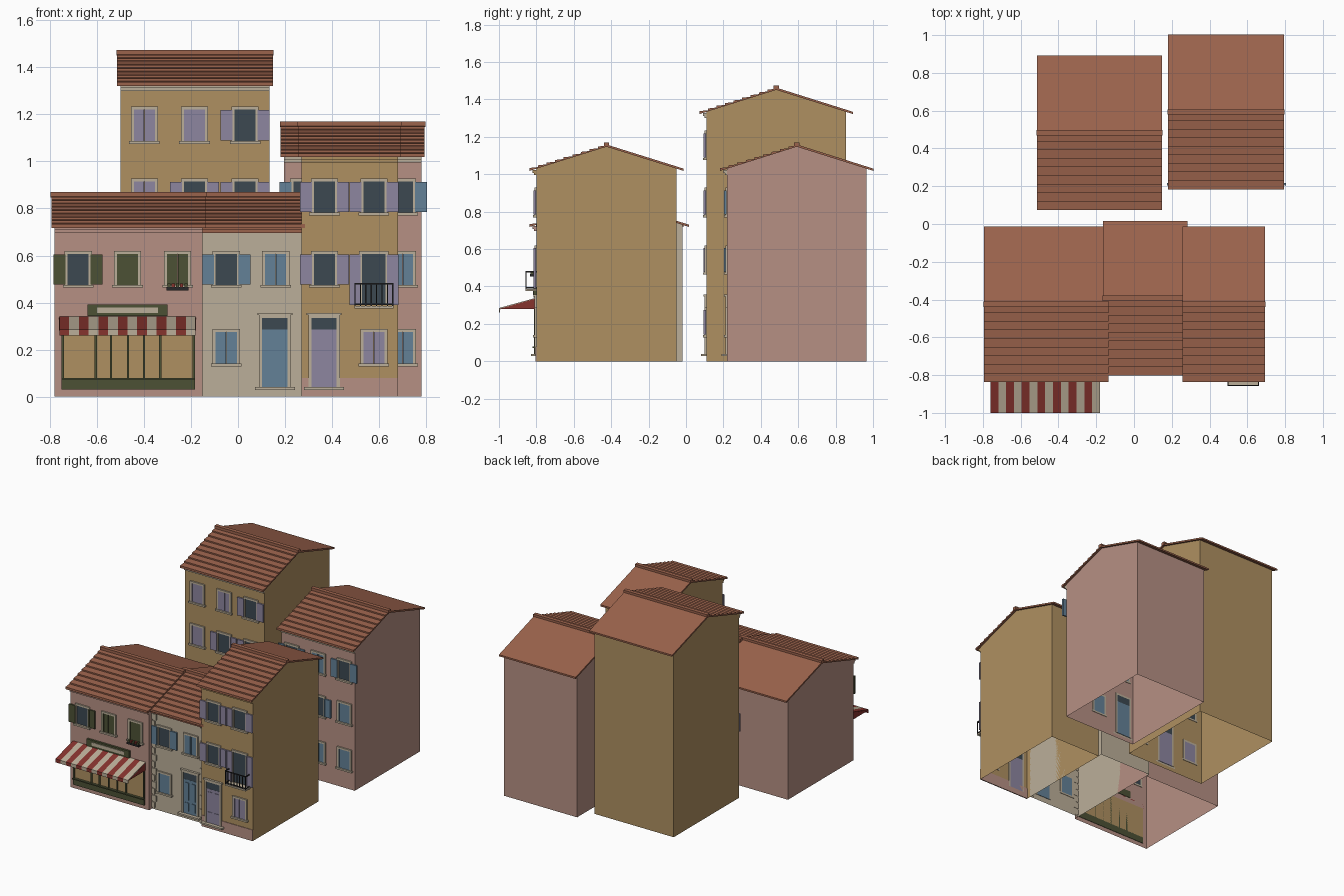
import bpy, bmesh

if "Cube" in bpy.data.objects:
    bpy.data.objects.remove(bpy.data.objects["Cube"])

# Flat colours (linear)
COLOURS = {
    "pink plaster": (.47, .28, .23), "ochre plaster": (.43, .28, .12),
    "cream stone": (.50, .43, .32), "roof tile": (.33, .125, .073),
    "blue paint": (.127, .22, .31), "lavender paint": (.27, .24, .35),
    "dark glass": (.045, .065, .083), "green paint": (.073, .083, .036),
    "red cloth": (.24, .033, .027), "black iron": (.02, .02, .022)}
MATS = {}
for n, c in COLOURS.items():
    MATS[n] = bpy.data.materials.new(n)
    MATS[n].diffuse_color = (*c, 1)
PINK, OCHRE, CREAM, TILE, BLUE, LAV, GLASS, GREEN, RED, IRON = COLOURS

parts = {}  # (part name, colour) -> bmesh


def part(name, mat):
    return parts.setdefault((name, mat), bmesh.new())


def prism(name, mat, profile, x0, x1, skip=()):
    """Extrude a (y, z) profile along x; skip lists side faces left open."""
    bm = part(name, mat)
    a = [bm.verts.new((x0, y, z)) for y, z in profile]
    b = [bm.verts.new((x1, y, z)) for y, z in profile]
    n = len(profile)
    bm.faces.new(a)
    bm.faces.new(b[::-1])
    for i in range(n):
        if i not in skip:
            j = (i + 1) % n
            bm.faces.new((a[j], a[i], b[i], b[j]))


def box(name, mat, x0, x1, y0, y1, z0, z1):
    prism(name, mat, [(y0, z0), (y0, z1), (y1, z1), (y1, z0)], x0, x1)


def roof(b, x0, x1, yf, yb, eave, ridge):
    """Gabled roof: stepped tile courses in front, plain slope behind."""
    ym, rows, t = (yf + yb) / 2, 9, .012
    prof = [(yf, eave)]
    for i in range(rows):
        for k, lift in ((i, t * 1.3), (i + 1, t * .5)):
            f = k / rows
            prof.append((yf + (ym - yf) * f, eave + (ridge - eave) * f + lift))
    prof += [(ym, ridge + t), (yb, eave + t), (yb, eave), (ym, ridge)]
    prism(b + " roof", TILE, prof, x0, x1)
    box(b + " ridge cap", TILE, x0 - .003, x1 + .003, ym - .014, ym + .014,
        ridge, ridge + .024)


def house(b, wall, x0, x1, yf, yb, eave, cornice):
    ym, ridge = (yf + yb) / 2, eave + .117
    prism(b + " walls", wall, [(yf, 0), (yf, eave), (ym, ridge), (yb, eave), (yb, 0)],
          x0, x1, skip=(1, 2, 4))
    roof(b, x0 - .014, x1 + .014, yf - .037, yb + .037, eave - .012, ridge)
    box(b + " cornice", cornice, x0, x1, yf - .012, yf, eave - .034, eave - .022)
    box(b + " eave band", cornice, x0, x1, yf - .02, yf, eave - .022, eave - .006)


def surround(b, x, y, z0, z1, w, sill=True):
    h, f = w / 2, .013
    for s in (-1, 1):
        xa, xb = sorted((x + s * h, x + s * (h + f)))
        box(b + " window frames", CREAM, xa, xb, y - .01, y + .003, z0, z1)
    box(b + " window frames", CREAM, x - h - f, x + h + f, y - .01, y + .003, z1, z1 + f)
    if sill:
        box(b + " sills", CREAM, x - h - .02, x + h + .02, y - .018, y + .003, z0 - .012, z0)


def leaf(b, paint, x0, x1, y, z0, z1):
    """One shutter leaf with a raised border."""
    box(b + " shutters", paint, x0, x1, y - .007, y + .003, z0, z1)
    for u, v in ((x0, x0 + .007), (x1 - .007, x1)):
        box(b + " shutters", paint, u, v, y - .010, y - .007, z0, z1)


def window(b, x, y, z0, z1, paint, is_open):
    w = .09
    surround(b, x, y, z0, z1, w)
    if is_open:
        box(b + " panes", GLASS, x - w / 2, x + w / 2, y - .004, y + .003, z0, z1)
        for s in (-1, 1):
            xa, xb = sorted((x + s * .053, x + s * .104))
            leaf(b, paint, xa, xb, y - .006, z0 + .002, z1 - .002)
    else:
        leaf(b, paint, x - w / 2, x - .001, y, z0, z1)
        leaf(b, paint, x + .001, x + w / 2, y, z0, z1)


def door(b, x, y, paint):
    w = .108
    surround(b, x, y, .04, .335, w, False)
    box(b + " transom", GLASS, x - w / 2, x + w / 2, y - .004, y + .003, .285, .335)
    box(b + " door", paint, x - w / 2, x + w / 2, y - .005, y + .003, .04, .285)
    for s in (-1, 1):
        for z0, z1 in ((.06, .12), (.14, .265)):
            box(b + " door", paint, x + s * .026 - .017, x + s * .026 + .017,
                y - .009, y - .005, z0, z1)
    box(b + " doorstep", CREAM, x - .085, x + .085, y - .03, y, .028, .04)
    box(b + " door lintel", CREAM, x - .075, x + .075, y - .016, y, .346, .356)


FLOORS = [(.14, .275), (.475, .607), (.782, .915), (1.087, 1.22)]


def windows(b, y, paint, xs, plan):
    """plan: one string per floor; o = open, c = closed, - = none."""
    for (z0, z1), row in zip(FLOORS, plan):
        for x, kind in zip(xs, row):
            if kind != "-":
                window(b, x, y, z0, z1, paint, kind == "o")


# Five houses
house("shop house", PINK, -.78, -.15, -.80, -.05, .73, PINK)
windows("shop house", -.80, GREEN, (-.68, -.47, -.257), ("---", "occ"))
house("middle house", CREAM, -.15, .27, -.765, -.02, .73, TILE)
windows("middle house", -.765, BLUE, (-.05, .16), ("c-", "oc"))
door("middle house", .157, -.765, BLUE)
house("balcony house", OCHRE, .27, .68, -.80, -.05, 1.03, OCHRE)
windows("balcony house", -.80, LAV, (.368, .578), ("-c", "o-", "oo"))
door("balcony house", .366, -.80, LAV)
house("tall rear house", OCHRE, -.50, .135, .11, .855, 1.334, CREAM)
windows("tall rear house", .11, LAV, (-.398, -.185, .03), ("c-o", "occ", "coo", "cco"))
door("tall rear house", -.185, .11, LAV)
house("pink rear house", PINK, .195, .78, .22, .965, 1.03, CREAM)
windows("pink rear house", .22, BLUE, (.28, .49, .70), ("-cc", "coc", "oco"))
door("pink rear house", .28, .22, BLUE)

# Plinth and corner stones
box("balcony house plinth", PINK, .27, .68, -.804, -.797, 0, .08)
for i in range(14):
    w = .036 if i % 2 else .024
    z = .012 + i * .049
    box("corner stones", CREAM, -.15, -.15 + w, -.771, -.763, z, z + .04)
    box("corner stones", CREAM, .27 - w, .27, -.771, -.763, z, z + .04)

# Balcony with french window
surround("balcony", .578, -.80, .39, .607, .10, False)
box("balcony panes", GLASS, .528, .628, -.804, -.797, .39, .607)
for s in (-1, 1):
    xa, xb = sorted((.578 + s * .056, .578 + s * .104))
    leaf("balcony", LAV, xa, xb, -.806, .39, .605)
box("balcony slab", CREAM, .495, .662, -.858, -.80, .375, .386)
for z in (.39, .476):
    box("balcony railing", IRON, .495, .662, -.858, -.852, z, z + .006)
    for x in (.495, .656):
        box("balcony railing", IRON, x, x + .006, -.858, -.80, z, z + .006)
for i in range(8):
    x = .495 + i * .023
    box("balcony railing", IRON, x, x + .005, -.858, -.853, .386, .48)

# Flower box under the right shop house window
box("flower box", IRON, -.305, -.21, -.835, -.81, .452, .466)
for i in range(5):
    x = -.30 + i * .018
    box("flowers", RED if i % 2 else GREEN, x, x + .013, -.832, -.814, .464, .48)

# Shop front: display pane, stall riser and mullions
box("shop pane", OCHRE, -.748, -.185, -.804, -.797, .075, .30)
box("shop stall riser", GREEN, -.75, -.183, -.812, -.797, .03, .078)
box("shop sill", GREEN, -.75, -.183, -.822, -.797, .072, .08)
for x in (-.745, -.605, -.54, -.468, -.40, -.33, -.188):
    box("shop mullions", GREEN, x - .005, x + .005, -.812, -.797, .075, .30)
box("shop head rail", GREEN, -.75, -.183, -.812, -.797, .29, .30)

# Sign board, blank
box("sign board", GREEN, -.64, -.30, -.815, -.797, .342, .392)
box("sign panel", CREAM, -.60, -.34, -.819, -.814, .355, .379)

# Striped awning with valance and side cheeks
N, AX0, AX1 = 14, -.76, -.18
for i in range(N):
    x = AX0 + (AX1 - AX0) * i / N
    prism("awning", CREAM if i % 2 else RED,
          [(-.80, .34), (-.80, .333), (-.995, .277), (-.995, .26), (-1.0, .26), (-1.0, .285)],
          x, x + (AX1 - AX0) / N)
for x in (AX0 - .001, AX1 - .003):
    prism("awning cheeks", RED, [(-.80, .336), (-.80, .28), (-.998, .28)], x, x + .004)

# Turn every part into an object
for (name, mat), bm in parts.items():
    bmesh.ops.recalc_face_normals(bm, faces=bm.faces)
    obj_name = name if sum(k[0] == name for k in parts) == 1 else name + " " + mat.split()[0]
    me = bpy.data.meshes.new(obj_name)
    bm.to_mesh(me)
    bm.free()
    me.materials.append(MATS[mat])
    bpy.context.collection.objects.link(bpy.data.objects.new(obj_name, me))

for m in bpy.data.materials:
    if m.users and not m.is_grease_pencil:
        m.use_nodes = True
        m.node_tree.nodes["Principled BSDF"].inputs["Base Color"].default_value = m.diffuse_color
